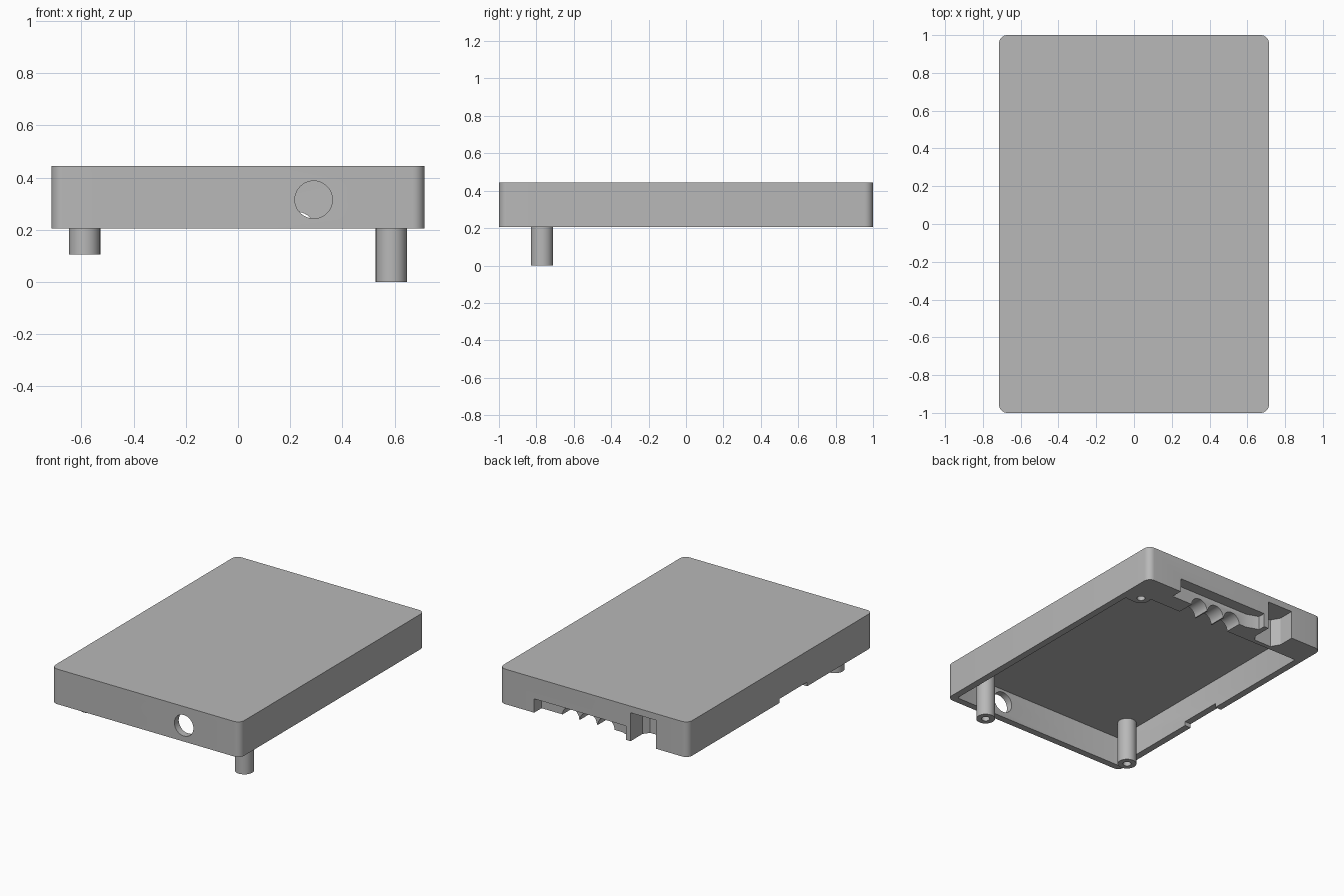
import bpy, bmesh, math

cube = bpy.data.objects.get("Cube")
if cube:
    bpy.data.objects.remove(cube, do_unlink=True)

grey = bpy.data.materials.new("plain_grey")
grey.use_nodes = True
grey.diffuse_color = (0.48, 0.48, 0.48, 1)
grey.node_tree.nodes["Principled BSDF"].inputs["Base Color"].default_value = (0.48, 0.48, 0.48, 1)

RIM, CEILING, TOP = 0.205, 0.405, 0.445
BELOW = RIM - 0.05          # cutters start here to pass cleanly through the rim


def prism(name, points, z0, z1):
    """Extrude a flat outline from z0 up to z1."""
    bm = bmesh.new()
    base = bm.faces.new([bm.verts.new((x, y, z0)) for x, y in points])
    grown = bmesh.ops.extrude_face_region(bm, geom=[base])["geom"]
    for v in grown:
        if isinstance(v, bmesh.types.BMVert):
            v.co.z = z1
    bmesh.ops.recalc_face_normals(bm, faces=bm.faces[:])
    mesh = bpy.data.meshes.new(name)
    bm.to_mesh(mesh)
    bm.free()
    mesh.materials.append(grey)
    ob = bpy.data.objects.new(name, mesh)
    bpy.context.collection.objects.link(ob)
    return ob


def rounded(x0, x1, y0, y1, r, steps=8):
    """Outline of a rectangle with rounded corners."""
    corners = [(x1 - r, y1 - r), (x0 + r, y1 - r), (x0 + r, y0 + r), (x1 - r, y0 + r)]
    return [(cx + r * math.cos(a), cy + r * math.sin(a))
            for i, (cx, cy) in enumerate(corners)
            for a in [math.pi / 2 * (i + k / steps) for k in range(steps + 1)]]


def box(name, x0, x1, y0, y1, z0, z1):
    return prism(name, [(x0, y0), (x1, y0), (x1, y1), (x0, y1)], z0, z1)


def circle(cx, cy, r, n=40):
    return [(cx + r * math.cos(math.tau * k / n), cy + r * math.sin(math.tau * k / n))
            for k in range(n)]


def rod_along_y(name, x, z, r, y0, y1):
    ob = prism(name, circle(0, 0, r), 0, y1 - y0)
    ob.rotation_euler = (math.pi / 2, 0, 0)
    ob.location = (x, y1, z)
    return ob


def combine(target, other, operation):
    """Apply a boolean and throw the helper away."""
    bpy.context.view_layer.update()
    mod = target.modifiers.new(operation.lower(), 'BOOLEAN')
    mod.operation, mod.solver, mod.object = operation, 'EXACT', other
    bpy.ops.object.select_all(action='DESELECT')
    bpy.context.view_layer.objects.active = target
    target.select_set(True)
    bpy.ops.object.modifier_apply(modifier=mod.name)
    bpy.data.objects.remove(other, do_unlink=True)


def smooth(ob):
    bpy.ops.object.select_all(action='DESELECT')
    bpy.context.view_layer.objects.active = ob
    ob.select_set(True)
    bpy.ops.object.shade_smooth_by_angle(angle=math.radians(30))


# Shell with rounded upright corners, hollow from below, solid strip at the back
shell = prism("case_shell", rounded(-0.715, 0.715, -1, 1, 0.045), RIM, TOP)
combine(shell, prism("cavity", rounded(-0.668, 0.668, -0.953, 0.8, 0.01, 3),
                     BELOW, CEILING), 'DIFFERENCE')

# Screw boss in the back left corner
boss = rounded(0.528, 0.69, 0.71, 0.83, 0.055)
combine(shell, prism("boss", boss, RIM, CEILING + 0.01), 'UNION')
combine(shell, prism("boss_hole", circle(0.588, 0.77, 0.026), BELOW, 0.38), 'DIFFERENCE')

# Round hole through the front wall
combine(shell, rod_along_y("front_hole", 0.29, 0.315, 0.072, -1.1, -0.9), 'DIFFERENCE')

# Wide recess in the back wall, with a chamfered inner corner
recess = [(0.45, 1.1), (0.45, 0.92), (-0.16, 0.92), (-0.244, 0.95), (-0.244, 1.1)]
combine(shell, prism("recess", recess, BELOW, 0.3), 'DIFFERENCE')

# Cable grooves leading from the recess to the cavity
for i in range(3):
    combine(shell, rod_along_y("groove", 0.228 - 0.134 * i, RIM, 0.063, 0.75, 0.96), 'DIFFERENCE')

# Tall socket pocket beside the recess
pocket = [(-0.28, 1.1), (-0.28, 0.87), (-0.31, 0.83), (-0.438, 0.83), (-0.473, 0.89), (-0.473, 1.1)]
combine(shell, prism("pocket", pocket, BELOW, 0.4), 'DIFFERENCE')

# Shallow notch in the lower edge of the side wall
combine(shell, box("edge_notch", -0.8, -0.6, -0.29, 0.01, BELOW, RIM + 0.028), 'DIFFERENCE')
smooth(shell)

# Hollow screw posts at the front
for name, x, foot in (("long_post", 0.588, 0.0), ("short_post", -0.588, 0.105)):
    post = prism(name, circle(x, -0.77, 0.06), foot, CEILING + 0.01)
    combine(post, prism("bore", circle(x, -0.77, 0.026), foot - 0.05, 0.38), 'DIFFERENCE')
    smooth(post)
